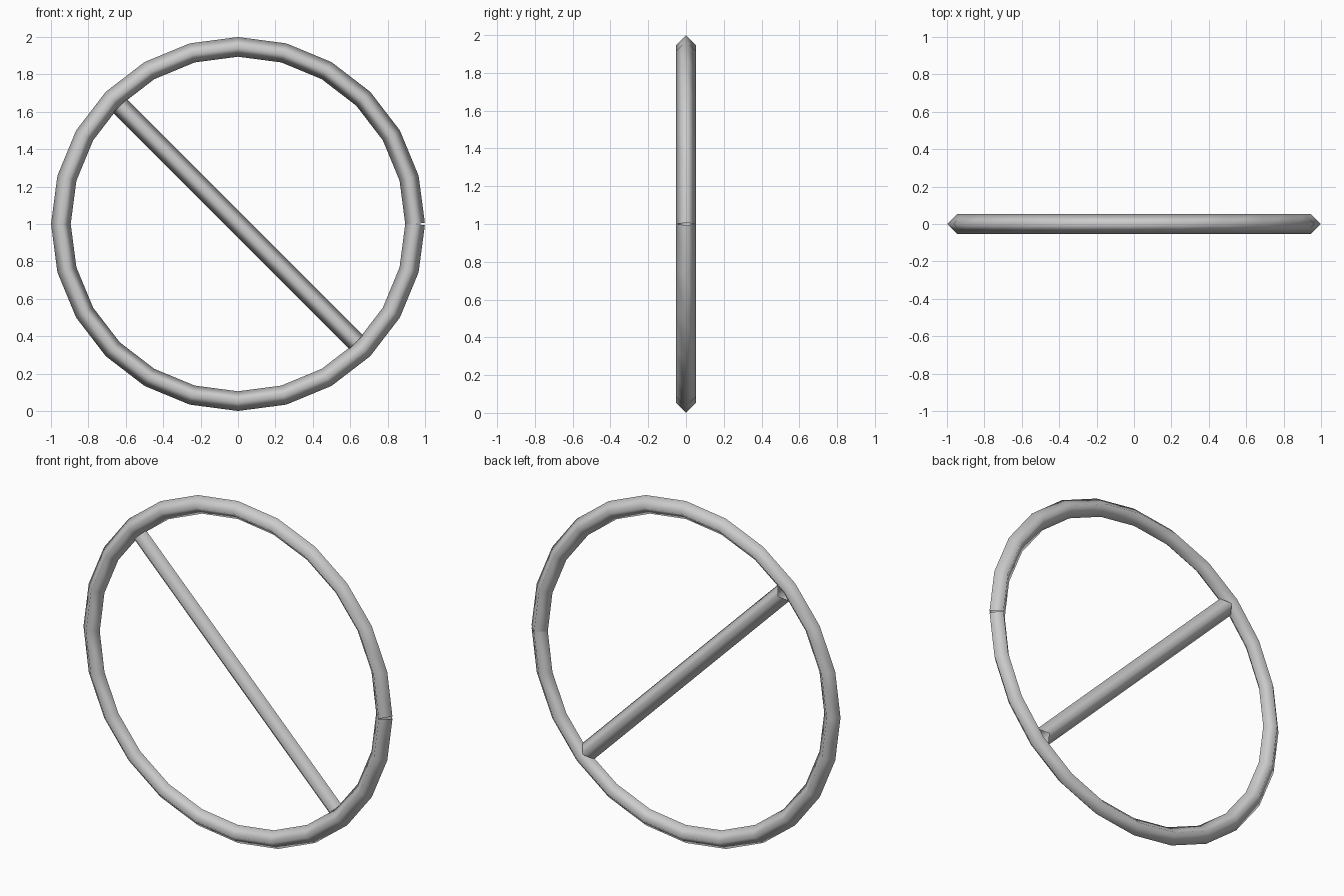
import bpy
import math

if "Cube" in bpy.data.objects:
    bpy.data.objects.remove(bpy.data.objects["Cube"])

RING_R = 0.947   # centre line of the ring
TUBE_R = 0.0526  # tube thickness (four-sided section)
BAR_END = 0.632  # half extent of the bar along x and z

grey = bpy.data.materials.new("grey")
grey.diffuse_color = (0.6, 0.6, 0.6, 1.0)
grey.use_nodes = True
grey.node_tree.nodes["Principled BSDF"].inputs["Base Color"].default_value = grey.diffuse_color


def tube(name, points):
    """Open four-sided smooth tube along points in the xz plane."""
    curve = bpy.data.curves.new(name, 'CURVE')
    curve.dimensions = '3D'
    curve.fill_mode = 'FULL'
    curve.bevel_depth = TUBE_R
    curve.bevel_resolution = 0
    spline = curve.splines.new('POLY')
    spline.points.add(len(points) - 1)
    for p, (x, z) in zip(spline.points, points):
        p.co = (x, z, 0, 1)
    spline.use_smooth = True
    curve.materials.append(grey)
    obj = bpy.data.objects.new(name, curve)
    bpy.context.collection.objects.link(obj)
    # stand the flat path upright
    obj.rotation_euler = (math.pi / 2, 0, 0)
    obj.location.z = 1.0
    bpy.ops.object.select_all(action='DESELECT')
    obj.select_set(True)
    bpy.context.view_layer.objects.active = obj
    bpy.ops.object.convert(target='MESH')
    bpy.ops.object.shade_smooth()


# ring: 24 segments, with an unjoined seam on the right
tube("ring", [(RING_R * math.cos(i * math.tau / 24),
               RING_R * math.sin(i * math.tau / 24)) for i in range(25)])

# diagonal bar across the ring
tube("diagonal_bar", [(-BAR_END, BAR_END), (BAR_END, -BAR_END)])
